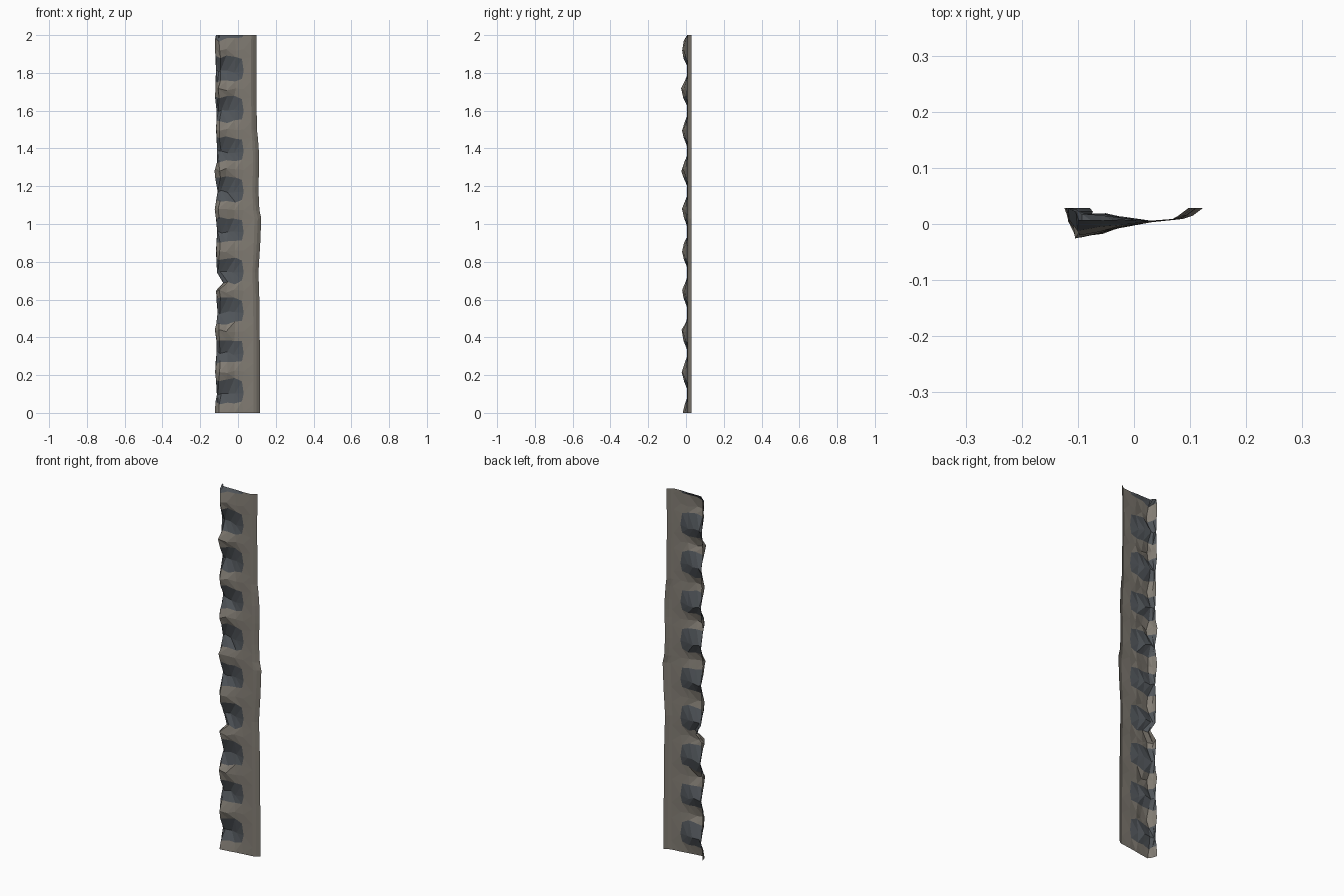
import bpy, bmesh, random

if "Cube" in bpy.data.objects:
    bpy.data.objects.remove(bpy.data.objects["Cube"])

random.seed(4)


def material(name, rgb):
    m = bpy.data.materials.new(name)
    m.diffuse_color = (*rgb, 1)
    m.use_nodes = True
    m.node_tree.nodes["Principled BSDF"].inputs["Base Color"].default_value = m.diffuse_color
    return m


tan = material("weathered tan", (0.225, 0.205, 0.175))
slate = material("dark slate", (0.082, 0.092, 0.103))

# cross-sections (x, y): raised tan ridge and recessed dark pocket, left to right
RIDGE = [(-.120, .0285), (-.113, .003), (-.100, -.023), (-.060, -.015), (-.015, -.004),
         (.030, .003), (.078, .009), (.092, .015), (.110, .0285)]
POCKET = [(-.112, .0285), (-.106, .024), (-.092, .016), (-.055, .017), (-.020, .012),
          (.030, .006), (.078, .009), (.092, .015), (.110, .0285)]
# right edge outline (z, x)
EDGE = [(0, .117), (.2, .117), (.4, .115), (.6, .113), (.75, .108), (.88, .117), (1.03, .123),
        (1.08, .112), (1.2, .108), (1.3, .112), (1.42, .110), (1.5, .100), (1.8, .097), (2, .099)]


def edge_x(z):
    for (z0, x0), (z1, x1) in zip(EDGE, EDGE[1:]):
        if z <= z1:
            return x0 + (x1 - x0) * (z - z0) / (z1 - z0)
    return EDGE[-1][1]


# rows: (height, recess amount, row kind, pocket number)
STEP = .2135
rows = [(0, .1, "ridge", 0)]
for k in range(9):
    c = .112 + STEP * k
    rows += [(c - .064, .40, "low", k), (c - .01, 1, "mid", k), (c + .064, .30, "top", k)]
    rows += [(c + STEP / 2, 0, "ridge", k)]
rows[-1] = (1.925, 0, "ridge", 8)
rows += [(1.975, .3, "low", 9), (2.0, .75, "mid", 9)]

bm = bmesh.new()
grid = []
for z, t, kind, k in rows:
    line = []
    jit = 0 if z in (0, 2.0) else 1
    for i, ((ax, ay), (bx, by)) in enumerate(zip(RIDGE, POCKET)):
        x, y, zz = ax + (bx - ax) * t, ay + (by - ay) * t, z
        if i < 5:      # ragged left side
            x += random.uniform(-.005, .005)
            zz += random.uniform(-.009, .009) * jit
            if 0 < i:
                y += random.uniform(-.003, .003)
        elif i >= 6:   # right flange follows the worn edge
            x += (edge_x(z) - .110) * (1 if i > 6 else .7)
        if i == 5 and kind in ("low", "top"):   # rounded pocket corners
            x -= .009
            zz += .012 if kind == "low" else -.010
        if k == 3 and kind in ("low",) and i < 3:   # broken notch
            zz -= .005
            x += (.035, .033, .022)[i]
            y = (.0285, .022, .012)[i]
        line.append(bm.verts.new((max(x, -.126), max(min(y, .0285), -.027), zz)))
    grid.append(line)

# sheet faces, dark inside the pockets
for r in range(len(rows) - 1):
    inside = rows[r][2] in ("low", "mid") and rows[r + 1][2] in ("mid", "top")
    for i in range(len(RIDGE) - 1):
        a, b, c, d = grid[r][i], grid[r][i + 1], grid[r + 1][i + 1], grid[r + 1][i]
        tris = ((a, b, c), (a, c, d)) if rows[r][2] in ("mid", "ridge") else ((a, b, d), (b, c, d))
        for tri in tris:
            f = bm.faces.new(tri)
            f.material_index = 1 if inside and i < 5 else 0

me = bpy.data.meshes.new("notched_trim_strip")
bm.to_mesh(me)
bm.free()
me.materials.append(tan)
me.materials.append(slate)
ob = bpy.data.objects.new("notched_trim_strip", me)
bpy.context.collection.objects.link(ob)
